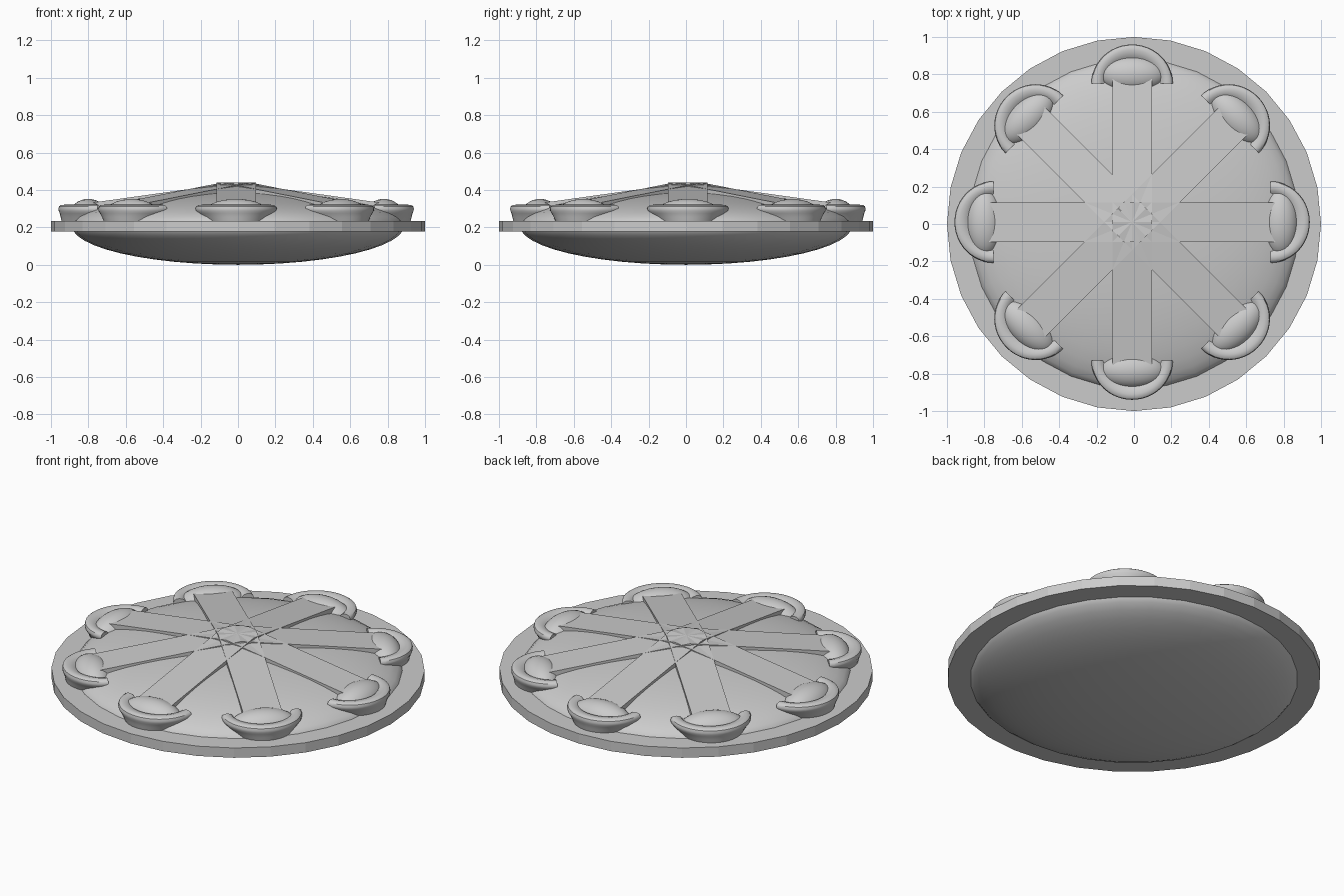
import bpy, bmesh, math
from mathutils import Matrix

if "Cube" in bpy.data.objects:
    bpy.data.objects.remove(bpy.data.objects["Cube"])

OFF = Matrix.Translation((-0.01, 0.01, 0))


def finish(bm, name, smooth=True, matrix=None):
    bmesh.ops.recalc_face_normals(bm, faces=bm.faces)
    me = bpy.data.meshes.new(name)
    bm.to_mesh(me)
    bm.free()
    ob = bpy.data.objects.new(name, me)
    bpy.context.collection.objects.link(ob)
    if matrix:
        ob.matrix_world = matrix
    if smooth:
        bpy.ops.object.select_all(action='DESELECT')
        ob.select_set(True)
        bpy.context.view_layer.objects.active = ob
        bpy.ops.object.shade_smooth_by_angle(angle=math.radians(35))
    return ob


# flat outer rim plate
bm = bmesh.new()
bmesh.ops.create_cone(bm, cap_ends=True, segments=32, radius1=1, radius2=1,
                      depth=0.058, matrix=Matrix.Translation((0, 0, 0.206)))
finish(bm, "rim_disc", False)

# lens-shaped hull, deeper below than above
bm = bmesh.new()
bmesh.ops.create_uvsphere(bm, u_segments=32, v_segments=24, radius=1)
for v in bm.verts:
    x, y, z = v.co
    v.co = (0.89 * x, 0.89 * y, 0.21 + z * (0.18 if z > 0 else 0.21))
finish(bm, "hull")


def spoke(name, mat):
    # sloping flat bar from the hub down to a pod
    bm = bmesh.new()
    bmesh.ops.create_cube(bm, size=1)
    for v in bm.verts:
        r = 0.78 if v.co.y > 0 else 0.0
        top = 0.44 - 0.14 * r
        v.co = (0.21 * v.co.x, r, top if v.co.z > 0 else top - 0.03)
    finish(bm, name, False, mat)


# pod rim section: tangential radius, radial radius, height
RIM = [(0.175, 0.192, 0.23), (0.19, 0.198, 0.255), (0.206, 0.203, 0.275),
       (0.216, 0.209, 0.288), (0.218, 0.21, 0.300), (0.213, 0.207, 0.312),
       (0.202, 0.197, 0.319), (0.185, 0.18, 0.321), (0.165, 0.15, 0.315),
       (0.14, 0.12, 0.29), (0.14, 0.12, 0.23)]


def pod(i, mat):
    # half-round collar swept round the outside of the pod
    bm = bmesh.new()
    n = 24
    rings = []
    for k in range(n + 1):
        a = math.pi * k / n
        rings.append([bm.verts.new((rx * math.cos(a), 0.74 + ry * math.sin(a), z))
                      for rx, ry, z in RIM])
    m = len(RIM)
    for p, q in zip(rings, rings[1:]):
        for j in range(m):
            bm.faces.new((p[j], p[(j + 1) % m], q[(j + 1) % m], q[j]))
    bm.faces.new(rings[0])
    bm.faces.new(rings[-1])
    finish(bm, f"pod_collar_{i}", True, mat)
    # rounded core
    bm = bmesh.new()
    bmesh.ops.create_uvsphere(
        bm, u_segments=32, v_segments=16, radius=1,
        matrix=Matrix.Translation((0, 0.79, 0.268)) @ Matrix.Diagonal((0.18, 0.1, 0.084, 1)))
    finish(bm, f"pod_core_{i}", True, mat)


for i in range(8):
    mat = OFF @ Matrix.Rotation(i * math.pi / 4, 4, 'Z')
    spoke(f"spoke_{i}", mat)
    pod(i, mat)
